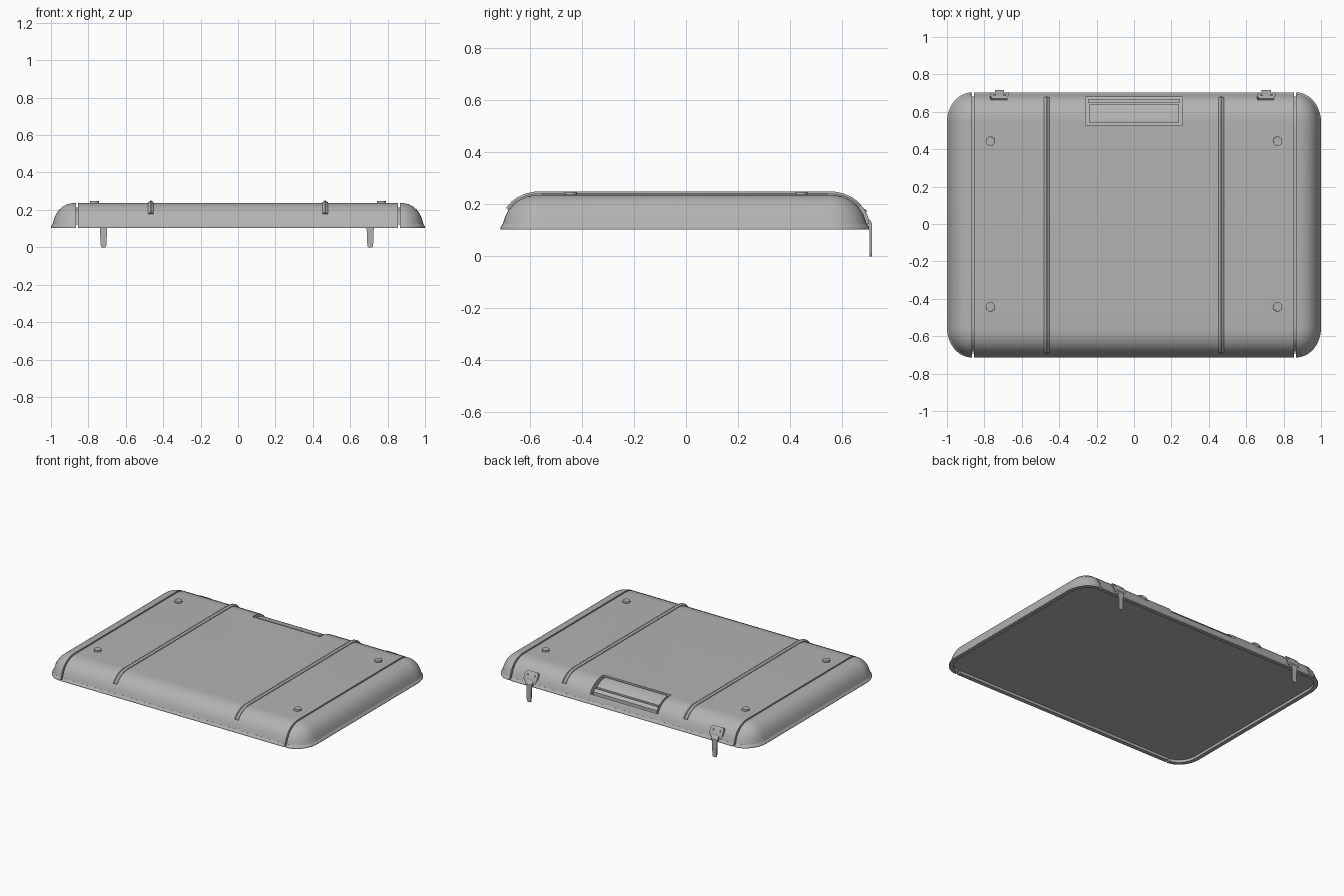
import bpy, bmesh
from math import sin, cos, pi, radians
from mathutils import Vector

if "Cube" in bpy.data.objects:
    bpy.data.objects.remove(bpy.data.objects["Cube"])

Y0 = -0.005                      # lid sits slightly forward of centre
CX, CY, RX, RY = 0.866, 0.55, 0.128, 0.153
# edge roll profile: (outward fraction, z)
PROFILE = [(.98, .123), (.91, .155), (.83, .178), (.71, .200),
           (.56, .217), (.37, .230), (.17, .236), (0, .237)]

grey = bpy.data.materials.new("dark_grey")
grey.diffuse_color = (.45, .45, .45, 1)
grey.use_nodes = True
grey.node_tree.nodes["Principled BSDF"].inputs["Base Color"].default_value = grey.diffuse_color


def smooth(me, angle=32):
    me.shade_smooth()
    me.set_sharp_from_angle(angle=radians(angle))


def finish(name, bm, angle=32):
    bmesh.ops.remove_doubles(bm, verts=bm.verts, dist=1e-5)
    bmesh.ops.recalc_face_normals(bm, faces=bm.faces)
    me = bpy.data.meshes.new(name)
    bm.to_mesh(me)
    bm.free()
    me.materials.append(grey)
    smooth(me, angle)
    ob = bpy.data.objects.new(name, me)
    bpy.context.collection.objects.link(ob)
    return ob


def prism(name, yz, x0, x1):
    """Extrude a yz outline from x0 to x1."""
    bm = bmesh.new()
    f = bm.faces.new([bm.verts.new((x0, y, z)) for y, z in yz])
    r = bmesh.ops.extrude_face_region(bm, geom=[f])
    for v in r['geom']:
        if isinstance(v, bmesh.types.BMVert):
            v.co.x = x1
    return finish(name, bm)


def section(d=0):
    """Full front-to-back lid section, inset by d."""
    half = [(CY + RY * o - d, z - (d if i else 0)) for i, (o, z) in enumerate(PROFILE)]
    return [(Y0 - y, z) for y, z in half] + [(Y0 + y, z) for y, z in reversed(half)]


def loft(name, rings, caps=False, loop=False, closed=True):
    """Bridge point rings; loop joins last ring to first, closed joins ring ends."""
    bm = bmesh.new()
    vs = [[bm.verts.new(p) for p in r] for r in rings]
    n = len(vs[0])
    for a, b in list(zip(vs, vs[1:])) + ([(vs[-1], vs[0])] if loop else []):
        for i in range(n if closed else n - 1):
            j = (i + 1) % n
            bm.faces.new((a[i], a[j], b[j], b[i]))
    if caps:
        bm.faces.new(vs[0])
        bm.faces.new(vs[-1])
    if not closed:
        bm.faces.new([v[0] for v in vs])
        bm.faces.new([v[-1] for v in vs])
    return finish(name, bm)


def cap_line(s, rx, ry, z, n=10):
    """Open U-shaped plan outline of one end."""
    return [(s * (CX + rx * cos(a)), Y0 + sy * CY + ry * sin(a), z)
            for sy, start in ((-1, -pi / 2), (1, 0))
            for a in [start + i * pi / 2 / n for i in range(n + 1)]]


# main lid panel
panel = prism("lid_panel", section(), -0.855, 0.855)

# flange section: (offset, z)
FLANGE = [(.006, .104), (.006, .111), (-.003, .124), (-.022, .124), (-.022, .104)]
for s, side in ((-1, "left"), (1, "right")):
    # rounded end cap, recessed seam, rim around the end
    loft(side + "_end_cap", [cap_line(s, RX * o, RY * o, z) for o, z in PROFILE])
    prism(side + "_seam", section(0.025), s * 0.84, s * 0.88)
    loft(side + "_rim", [cap_line(s, RX + d, RY + d, z) for d, z in FLANGE], loop=True, closed=False)
    # straight rim: front for s = -1, back for s = 1
    prism("front_rim" if s < 0 else "back_rim",
          [(Y0 + s * (CY + RY + d), z) for d, z in FLANGE], -.855, .855)

# underside plate, recessed inside the rim
bm = bmesh.new()
bm.faces.new([bm.verts.new(p) for p in cap_line(1, RX - .015, RY - .015, .122)
              + cap_line(-1, RX - .015, RY - .015, .122)[::-1]]).normal_flip()
plate = finish("underside_plate", bm)
if plate.data.polygons[0].normal.z > 0:
    plate.data.flip_normals()

# handle recess
cutter = prism("recess_cutter", [(.53, .3), (.53, .2), (.60, .185), (.68, .135), (.68, .3)],
               -.26, .26)
cutter.hide_render = True
m = panel.modifiers.new("recess", 'BOOLEAN')
m.operation, m.solver, m.object = 'DIFFERENCE', 'EXACT', cutter
me = bpy.data.meshes.new_from_object(panel.evaluated_get(bpy.context.evaluated_depsgraph_get()))
panel.modifiers.clear()
panel.data = me
smooth(me)
bpy.data.objects.remove(cutter)

# handle plate and grip bar in the recess
prism("handle_plate", [(.543, .19), (.543, .232), (.56, .231), (.60, .221), (.638, .2), (.638, .15)],
      -.24, .24)
prism("handle_bar", [(.648, .14), (.648, .194), (.655, .189), (.667, .176), (.667, .13)], -.245, .245)

# raised crested ribs following the section
for s, side in ((-1, "left"), (1, "right")):
    path = [p for p in section() if p[1] > .17]
    rings = []
    for i, (y, z) in enumerate(path):
        a, b = path[max(i - 1, 0)], path[min(i + 1, len(path) - 1)]
        t = Vector((0, b[0] - a[0], b[1] - a[1])).normalized()
        nrm = Vector((1, 0, 0)).cross(t)
        c = Vector((s * .466, y, z))
        rings.append([c + Vector((u, 0, 0)) + nrm * h for u, h in
                      ((.016, -.006), (.014, .004), (.002, .013), (-.002, .013), (-.014, .004), (-.016, -.006))])
    loft(side + "_rib", rings, caps=True)

# four round feet on top
for sx in (-1, 1):
    for sy in (-1, 1):
        bm = bmesh.new()
        bmesh.ops.create_cone(bm, cap_ends=True, segments=24, radius1=.025, radius2=.024, depth=.02)
        bmesh.ops.translate(bm, verts=bm.verts, vec=(sx * .768, sy * .443, .238))
        finish("foot", bm)

# latches: bracket plate, knuckle, rivets and hanging strap
for x, side in ((-.719, "left"), (.707, "right")):
    bracket = prism(side + "_latch_bracket", [(.685, .12), (.703, .125), (.702, .145), (.698, .158),
                                              (.684, .185), (.672, .197), (.65, .18)], x - .05, x + .05)
    for v in bracket.data.vertices:
        if v.co.z > .19 or v.co.z < .13:      # rounded corners
            v.co.x = x + (v.co.x - x) * .72
    prism(side + "_latch_knuckle", [(.69, .112), (.711, .112), (.716, .122), (.711, .136), (.695, .15)],
          x - .025, x + .025)
    for dx in (-.027, .027):
        bm = bmesh.new()
        bmesh.ops.create_uvsphere(bm, u_segments=12, v_segments=8, radius=.007)
        bmesh.ops.translate(bm, verts=bm.verts, vec=(x + dx, .687, .175))
        finish(side + "_latch_rivet", bm)
    # strap tapers toward its rounded lower tip
    rings = []
    for z, w in ((0, .010), (.006, .014), (.02, .016), (.07, .018), (.125, .020)):
        rings.append([(x - w, .706, z), (x + w, .706, z), (x + w, .715, z), (x - w, .715, z)])
    loft(side + "_latch_strap", rings, caps=True)
